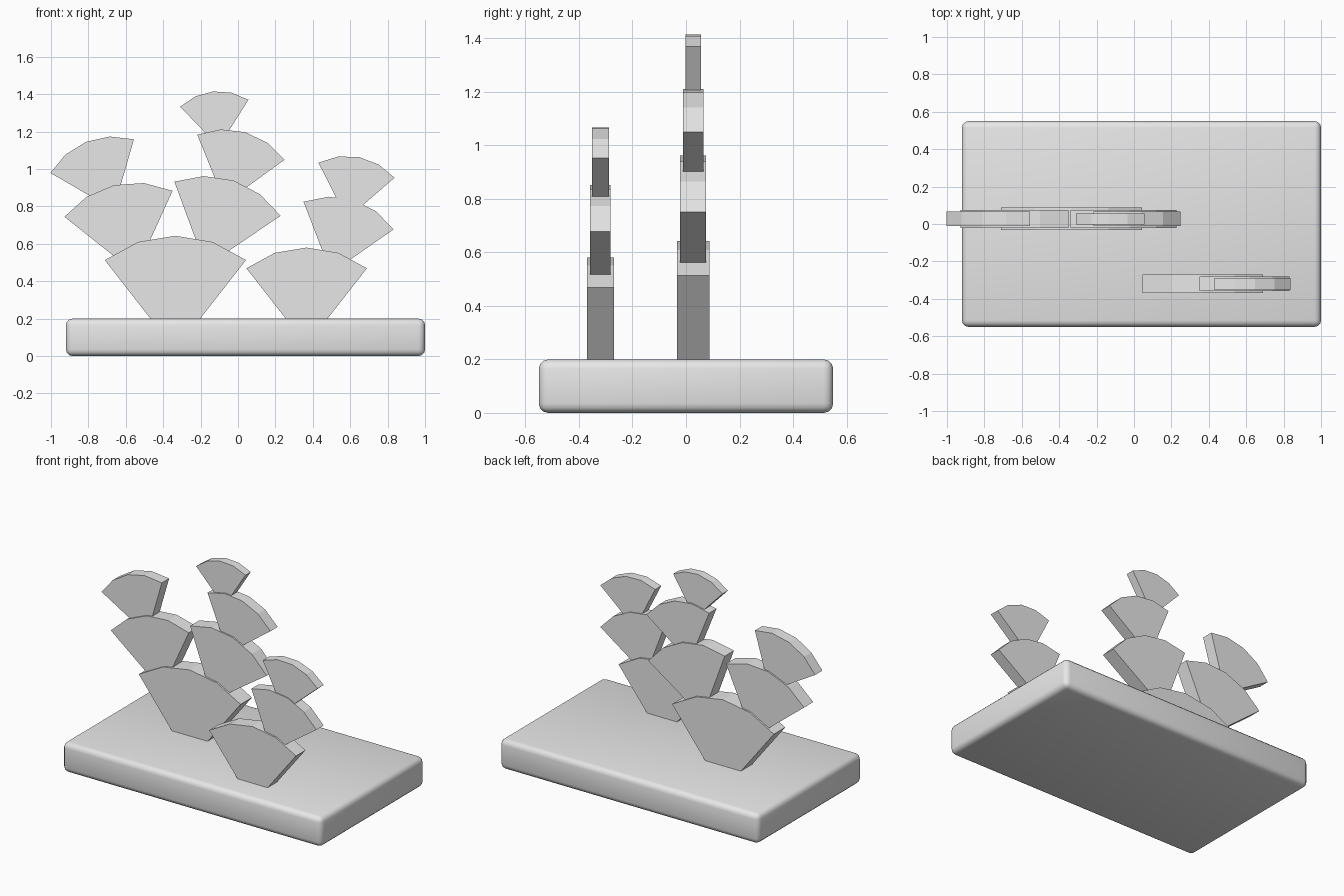
import bpy
import bmesh
from math import sin, cos, radians
from mathutils import Matrix

cube = bpy.data.objects.get("Cube")
if cube:
    bpy.data.objects.remove(cube, do_unlink=True)

# Single clay grey
grey = bpy.data.materials.new("plain_grey")
grey.use_nodes = True
colour = (0.8, 0.8, 0.8, 1.0)
grey.diffuse_color = colour
grey.node_tree.nodes["Principled BSDF"].inputs["Base Color"].default_value = colour

HALF_ANGLE = 38   # half the opening of each fan
ARC_STEPS = 4     # straight facets along each fan's rim


def add_object(name, bm, smooth=False):
    bmesh.ops.recalc_face_normals(bm, faces=bm.faces)
    for face in bm.faces:
        face.smooth = smooth
    mesh = bpy.data.meshes.new(name)
    bm.to_mesh(mesh)
    bm.free()
    mesh.materials.append(grey)
    obj = bpy.data.objects.new(name, mesh)
    bpy.context.collection.objects.link(obj)
    return obj


def fan(name, x, y, z, radius, lean, thickness):
    """Wedge standing on its tip at (x, z), leaning towards +x by lean degrees."""
    bm = bmesh.new()
    front = y - thickness / 2
    outline = [(x, front, z)]
    for i in range(ARC_STEPS + 1):
        a = radians(lean + HALF_ANGLE * (2 * i / ARC_STEPS - 1))
        outline.append((x + radius * sin(a), front, z + radius * cos(a)))
    face = bm.faces.new([bm.verts.new(p) for p in outline])
    extruded = bmesh.ops.extrude_face_region(bm, geom=[face])["geom"]
    back = [v for v in extruded if isinstance(v, bmesh.types.BMVert)]
    bmesh.ops.translate(bm, verts=back, vec=(0, thickness, 0))
    return add_object(name, bm)


# Rounded slab
bm = bmesh.new()
bmesh.ops.create_cube(bm, size=1, matrix=Matrix.Translation((0.04, 0, 0.1))
                      @ Matrix.Diagonal((1.92, 1.1, 0.2, 1)))
bmesh.ops.bevel(bm, geom=bm.edges[:], offset=0.035, segments=3,
                profile=0.5, affect='EDGES')
add_object("base_slab", bm, smooth=True)

# Large plant: a root pad carrying two branches
REAR = 0.027
fan("rear_root_pad", -0.335, REAR, 0.03, 0.613, 0, 0.12)
fan("rear_right_lower_pad", -0.55, REAR, 0.444, 0.483, -13.5, 0.097)
fan("rear_right_upper_pad", -0.665, REAR, 0.783, 0.391, -21.9, 0.077)
fan("rear_left_lower_pad", -0.173, REAR, 0.478, 0.484, 17.8, 0.097)
fan("rear_left_middle_pad", -0.07, REAR, 0.818, 0.394, 16, 0.077)
fan("rear_left_top_pad", -0.103, REAR, 1.118, 0.298, -5.8, 0.057)

# Small plant: one leaning stack
FRONT = -0.32
fan("front_root_pad", 0.367, FRONT, 0.057, 0.523, 0, 0.1)
fan("front_middle_pad", 0.497, FRONT, 0.443, 0.409, 17, 0.077)
fan("front_top_pad", 0.582, FRONT, 0.733, 0.337, 11.2, 0.064)
